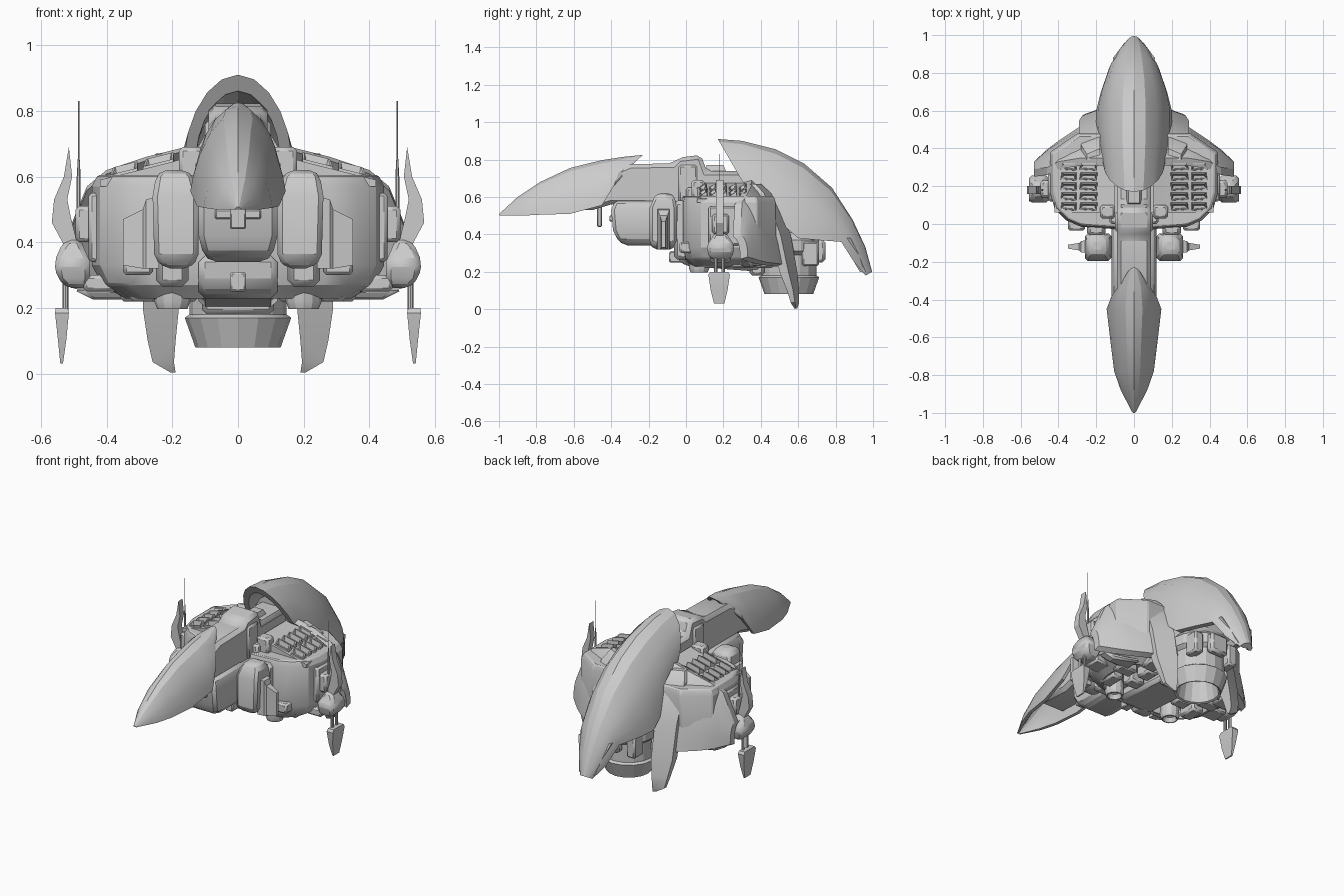
import bpy, bmesh, math
from mathutils import Vector

cube = bpy.data.objects.get("Cube")
if cube:
    bpy.data.objects.remove(cube, do_unlink=True)

grey = bpy.data.materials.new("plain grey")
grey.use_nodes = True
COLOUR = (0.6, 0.6, 0.6, 1)
grey.diffuse_color = COLOUR
for node in grey.node_tree.nodes:
    if node.type == "BSDF_PRINCIPLED":
        node.inputs["Base Color"].default_value = COLOUR


def finish(name, bm, mirror=False, bevel=0, angle=25):
    bmesh.ops.recalc_face_normals(bm, faces=bm.faces[:])
    mesh = bpy.data.meshes.new(name)
    bm.to_mesh(mesh)
    bm.free()
    mesh.materials.append(grey)
    mesh.shade_smooth()
    mesh.set_sharp_from_angle(angle=math.radians(angle))
    obj = bpy.data.objects.new(name, mesh)
    bpy.context.collection.objects.link(obj)
    if bevel:
        mod = obj.modifiers.new("bevel", "BEVEL")
        mod.width, mod.segments = bevel, 1
        mod.limit_method = "ANGLE"
    if mirror:
        obj.modifiers.new("mirror", "MIRROR").use_mirror_merge = False
    return obj


def loft(name, rings, **kw):
    """Skin closed rings of equal length and cap both ends."""
    bm = bmesh.new()
    loops = [[bm.verts.new(p) for p in ring] for ring in rings]
    n = len(loops[0])
    for a, b in zip(loops, loops[1:]):
        for i in range(n):
            j = (i + 1) % n
            bm.faces.new((a[i], a[j], b[j], b[i]))
    bm.faces.new(loops[0])
    bm.faces.new(loops[-1])
    return finish(name, bm, **kw)


def side_prism(name, outline, x0, x1, **kw):
    return loft(name, [[(x, y, z) for y, z in outline] for x in (x0, x1)], **kw)


def front_prism(name, outline, y0, y1, **kw):
    return loft(name, [[(x, y, z) for x, z in outline] for y in (y0, y1)], **kw)


def stack(name, levels, chamfer=0, **kw):
    """Rectangles (z, x0, x1, y0, y1) skinned upward; chamfer pulls in the outer back corner."""
    return loft(name, [[(a, c, z), (b, c, z), (b, d - chamfer * (d - c), z), (a, d, z)]
                       for z, a, b, c, d in levels], **kw)


def box(name, x, y, z, **kw):
    return stack(name, [(h, *x, *y) for h in z], **kw)


def lathe(name, x, y, profile, sides=16, **kw):
    rings = [[(x + r * math.cos(math.tau * i / sides),
               y + r * math.sin(math.tau * i / sides), z) for i in range(sides)]
             for r, z in profile]
    return loft(name, rings, **kw)


def cowl(name, stations, thick, peak):
    """Arched shell; a station is ridge y, z then rim half-width, y, z."""
    rings, steps = [], 10
    for ty, tz, w, sy, sz in stations:
        top, rim = Vector((0, ty, tz)), Vector((0, sy, sz))
        outer, inner = [], []
        for i in range(steps + 1):
            a = math.pi * (i / steps - 0.5)
            p = rim + (top - rim) * max(math.cos(a), 0) ** peak
            p.x = w * math.sin(a)
            outer.append(p)
            k = min(1 - thick / max(w, thick * 1.3), 0.93)
            q = rim + (p - rim) * k
            q.x = p.x * k
            inner.append(q)
        rings.append(outer + inner[::-1])
    return loft(name, rings, angle=18)


# Long armoured shells: nose beak and tail hood
cowl("nose_beak", [(-1, .508, .01, -.995, .5), (-.9, .60, .07, -.88, .5),
                   (-.78, .68, .105, -.78, .505), (-.62, .755, .125, -.62, .51),
                   (-.45, .797, .145, -.45, .555), (-.33, .815, .12, -.385, .66),
                   (-.23, .825, .04, -.27, .79)], .02, 1.5)
cowl("tail_hood", [(.17, .91, .16, .3, .685), (.3, .9, .18, .4, .6),
                   (.48, .855, .2, .52, .45), (.63, .78, .2, .6, .38),
                   (.78, .65, .175, .7, .37), (.89, .48, .13, .83, .36),
                   (.96, .33, .09, .9, .25), (.995, .2, .04, .96, .18)], .035, 1.3)
front_prism("hood_core", [(-.14, .45), (-.14, .66), (-.08, .76), (0, .81), (.08, .76),
            (.14, .66), (.14, .45)], .33, .5)
stack("tail_prong", [(.2, .03, .05, .93, .96), (.3, .05, .08, .87, .92),
                     (.38, .08, .11, .83, .88)], mirror=True)

# Neck joining the shells
side_prism("neck", [(-.72, .54), (-.5, .69), (-.3, .775), (-.07, .78), (-.04, .81),
           (.08, .825), (.11, .74), (.4, .74), (.4, .4), (-.1, .4), (-.12, .56),
           (-.4, .56), (-.5, .53)], -.09, .09, bevel=.035)
box("neck_collar", (-.1, .1), (-.06, .08), (.55, .79), bevel=.03)
stack("neck_hatch", [(.68, -.06, .06, .08, .24), (.77, -.03, .03, .11, .2)])
box("chin_sensor", (-.025, .025), (-.475, -.45), (.44, .56), bevel=.005)

# Chin body beneath the neck
stack("chin_body", [(.34, -.08, .08, -.31, .05), (.36, -.105, .105, -.36, .05),
                    (.42, -.12, .12, -.39, .05), (.53, -.12, .12, -.4, .05),
                    (.58, -.1, .1, -.38, .05)], bevel=.025)
box("chin_window_frame", (-.07, .07), (-.41, -.38), (.47, .5), bevel=.005)
side_prism("keel", [(-.06, .36), (-.05, .27), (.0, .23), (.4, .2), (.4, .36)],
           -.12, .12, bevel=.02)
box("keel_probe", (-.025, .025), (-.09, .05), (.25, .31), bevel=.006)

# Front pods with outward spikes
stack("front_pod", [(.32, .15, .22, -.17, -.07), (.35, .12, .255, -.195, -.05),
                    (.54, .12, .26, -.195, -.05), (.6, .135, .25, -.17, -.06),
                    (.62, .16, .23, -.15, -.08)], mirror=True, bevel=.02)
loft("pod_spike", [[(x, -.12 - w, a), (x, -.12 + w, a), (x, -.12 + w, b), (x, -.12 - w, b)]
                   for x, w, a, b in [(.24, .035, .32, .54), (.28, .03, .32, .53),
                                      (.29, .02, .32, .5), (.35, .01, .33, .47)]],
     mirror=True)
box("pod_base", (.15, .25), (-.065, .03), (.265, .58), mirror=True, bevel=.02)

# Side hulls, hollowed underneath
plan = [(.05, -.03), (.28, -.015), (.36, .02), (.42, .08), (.445, .17),
        (.445, .38), (.3, .48), (.05, .48)]
loft("side_hull", [[(x * s, .2 + (y - .2) * s, z) for x, y in plan]
                   for z, s in [(.28, .7), (.225, .76), (.27, .93), (.33, 1),
                                (.57, 1), (.605, .96)]],
     mirror=True, bevel=.006)
box("hull_belt", (.26, .35), (-.035, .06), (.3, .36), mirror=True, bevel=.01)
box("hull_side_panel", (.4, .455), (.12, .3), (.34, .55), mirror=True, bevel=.01)
front_prism("vent_deck", [(.1, .675), (.2, .645), (.42, .59), (.42, .57), (.1, .57)],
            .06, .34, mirror=True)
box("deck_block", (.1, .18), (.03, .1), (.58, .69), mirror=True, bevel=.012)
box("deck_step", (.06, .13), (.0, .06), (.56, .65), mirror=True, bevel=.012)


# Hollow vent cells in two columns, each tipped up at its rear edge
def vent(row, x0, x1):
    y0 = .07 + row * .053

    def ring(inset, height):
        corners = [(x0 + inset, y0 + inset, 0), (x1 - inset, y0 + .006 + inset, 0),
                   (x1 - .008 - inset, y0 + .042 - inset, .02),
                   (x0 + inset, y0 + .042 - inset, .02)]
        return [(x, y, .645 - (x - .2) * .25 + height + tip) for x, y, tip in corners]

    loft("vent_cell", [ring(-.003, -.03), ring(.002, .008), ring(.008, .008),
                       ring(.014, -.022)], mirror=True, angle=15)


for row in range(5):
    vent(row, .195, .29)
    vent(row, .305, .39)


# Rear fenders wrapping each hull
def fender_ring(x, top, mid, low, depth=.04):
    pts = []
    for i in range(7):
        t = i / 6
        ctrl = [2 * m - (a + b) / 2 for a, m, b in zip(top, mid, low)]
        pts.append([(1 - t) ** 2 * a + 2 * t * (1 - t) * c + t * t * b
                    for a, c, b in zip(top, ctrl, low)])
    back = [(y - depth, z - depth * .3) for y, z in pts[::-1]]
    return [(x, y, z) for y, z in pts + back]


loft("rear_fender", [fender_ring(.16, (.35, .69), (.49, .52), (.57, .25)),
                     fender_ring(.28, (.35, .66), (.45, .51), (.52, .24)),
                     fender_ring(.4, (.33, .62), (.4, .48), (.44, .25)),
                     fender_ring(.46, (.3, .57), (.37, .44), (.395, .26)),
                     fender_ring(.53, (.29, .4), (.32, .36), (.33, .28))],
     mirror=True)
stack("fender_rim", [(.225, .3, .44, .3, .41), (.255, .3, .5, .28, .4)],
      chamfer=.5, mirror=True, bevel=.01)
stack("rear_blade", [(.67, .18, .25, .34, .4), (.62, .18, .28, .38, .455),
                     (.5, .18, .29, .42, .515), (.4, .18, .29, .45, .56),
                     (.2, .18, .29, .5, .595), (.1, .19, .275, .54, .605),
                     (.035, .195, .26, .56, .605), (.003, .19, .205, .58, .595)],
      chamfer=.5, mirror=True)

# Main thruster with an open bell
lathe("main_thruster", 0, .55, [(.06, .24), (.095, .2), (.118, .085), (.13, .08),
      (.162, .17), (.148, .18), (.148, .29), (.17, .31), (.17, .37), (.13, .41)], angle=15)
box("thruster_mount", (-.13, .13), (.4, .7), (.38, .62), bevel=.03)
box("thruster_clamp", (.09, .15), (.62, .71), (.23, .36), mirror=True, bevel=.01)
box("thruster_flap", (-.06, .06), (.69, .745), (.25, .37), bevel=.015)
box("thruster_brace", (-.11, .11), (.34, .42), (.18, .33), bevel=.015)

# Lift nozzles and belly blocks
lathe("lift_nozzle", .2, .07, [(.02, .23), (.032, .225), (.04, .197), (.046, .197),
      (.055, .22), (.05, .29)], sides=12, mirror=True)
for x, y, w, d in [(.17, .2, .05, .04), (.29, .15, .04, .06), (.3, .28, .06, .04),
                   (.17, .32, .04, .05), (.22, .42, .05, .05)]:
    box("belly_block", (x - w, x + w), (y - d, y + d), (.22, .3), mirror=True, bevel=.012)

# Wing-tip gun mounts, fins, antennas and hanging paddles
box("mount_arm", (.43, .495), (.14, .23), (.4, .51), mirror=True, bevel=.012)
stack("mount_body", [(.26, .46, .52, .14, .23), (.29, .45, .55, .12, .25),
                     (.34, .45, .56, .11, .26), (.385, .47, .54, .14, .23),
                     (.41, .48, .52, .15, .21)], mirror=True, bevel=.015)
box("mount_strut", (.36, .47), (.13, .24), (.25, .3), mirror=True, bevel=.01)
front_prism("tip_fin", [(.515, .69), (.53, .6), (.56, .53), (.567, .46), (.54, .41),
            (.52, .37), (.49, .4), (.51, .48), (.52, .53), (.505, .6)], .16, .2, mirror=True)
lathe("antenna", .485, .18, [(.006, .4), (.006, .6), (.002, .67), (.002, .83)],
      sides=6, mirror=True)
for y in (.16, .2):
    lathe("paddle_rod", .525, y, [(.009, .17), (.009, .3)], sides=8, mirror=True)
stack("hanging_paddle", [(.03, .533, .541, .15, .205), (.1, .523, .548, .132, .222),
                         (.185, .515, .557, .12, .235), (.2, .518, .555, .13, .225)],
      mirror=True)
